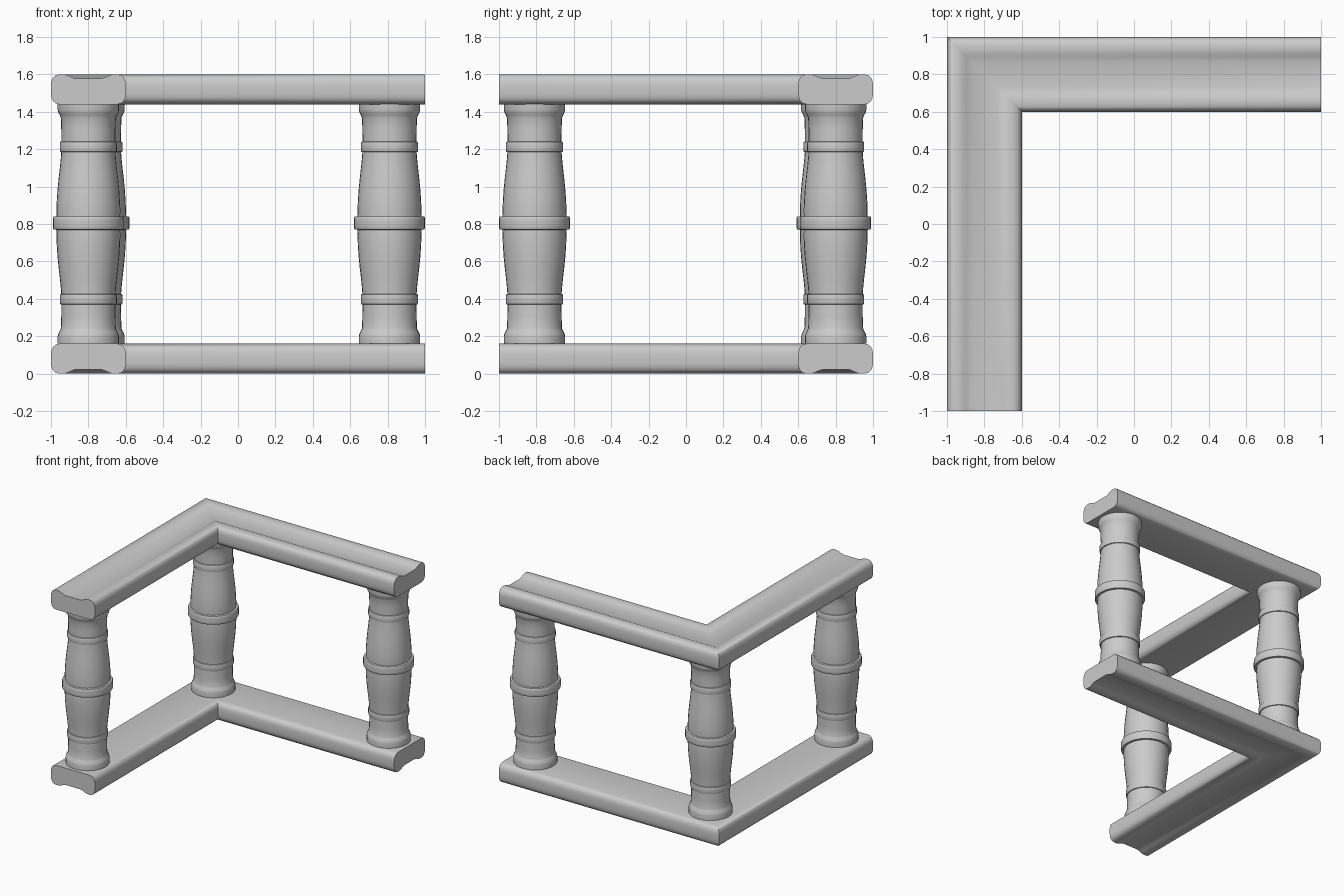
import bpy, bmesh, math

if "Cube" in bpy.data.objects:
    bpy.data.objects.remove(bpy.data.objects["Cube"])


def finish(name, bm, angle):
    bmesh.ops.recalc_face_normals(bm, faces=bm.faces)
    mesh = bpy.data.meshes.new(name)
    bm.to_mesh(mesh)
    bm.free()
    ob = bpy.data.objects.new(name, mesh)
    bpy.context.collection.objects.link(ob)
    bpy.ops.object.select_all(action='DESELECT')
    ob.select_set(True)
    bpy.context.view_layer.objects.active = ob
    bpy.ops.object.shade_smooth_by_angle(angle=math.radians(angle))
    return ob


# Half of the rail section: (distance from centre line, height), groove on top
HALF = [(0.155, 0.0), (0.175, 0.005), (0.19, 0.018), (0.197, 0.035), (0.2, 0.055),
        (0.2, 0.105), (0.197, 0.125), (0.19, 0.142), (0.176, 0.155), (0.155, 0.16),
        (0.132, 0.16), (0.115, 0.156), (0.095, 0.147), (0.07, 0.138)]
SECTION = HALF + [(-u, v) for u, v in reversed(HALF)]


def rail(name, height):
    # Mitred L-shaped sweep: front end, corner, right end
    bm = bmesh.new()
    stations = [lambda u: (-0.8 + u, -1.0),
                lambda u: (-0.8 + u, 0.8 - u),
                lambda u: (1.0, 0.8 - u)]
    rings = [[bm.verts.new((*at(u), height(v))) for u, v in SECTION] for at in stations]
    n = len(SECTION)
    for a, b in zip(rings, rings[1:]):
        for i in range(n):
            j = (i + 1) % n
            bm.faces.new((a[i], a[j], b[j], b[i]))
    bm.faces.new(rings[0])
    bm.faces.new(rings[-1])
    return finish(name, bm, 30)


rail("top_rail", lambda v: 1.44 + v)
rail("bottom_rail", lambda v: 0.16 - v)

# Upper half of the turned post: (radius, height above the middle)
UPPER = [(0.186, 0.0), (0.19, 0.008), (0.19, 0.026), (0.186, 0.034), (0.17, 0.036),
         (0.171, 0.07), (0.169, 0.12), (0.165, 0.18), (0.159, 0.24), (0.152, 0.30),
         (0.147, 0.35), (0.145, 0.38), (0.151, 0.382), (0.153, 0.39), (0.153, 0.425),
         (0.150, 0.434), (0.144, 0.436), (0.145, 0.50), (0.147, 0.562), (0.152, 0.575),
         (0.161, 0.592), (0.164, 0.605), (0.164, 0.645)]
UPPER[0] = (0.19, 0.0)
UPPER[1] = (0.19, 0.012)
PROFILE = [(r, 0.805 - h) for r, h in reversed(UPPER[1:])] + [(r, 0.805 + h) for r, h in UPPER]


def post(name, x, y, sides=32):
    bm = bmesh.new()
    rings = []
    for r, z in PROFILE:
        rings.append([bm.verts.new((x + r * math.cos(2 * math.pi * k / sides),
                                    y + r * math.sin(2 * math.pi * k / sides), z))
                      for k in range(sides)])
    for a, b in zip(rings, rings[1:]):
        for k in range(sides):
            m = (k + 1) % sides
            bm.faces.new((a[k], a[m], b[m], b[k]))
    bm.faces.new(rings[0])
    bm.faces.new(rings[-1])
    return finish(name, bm, 35)


post("front_post", -0.80, -0.81)
post("corner_post", -0.77, 0.78)
post("right_post", 0.81, 0.80)
